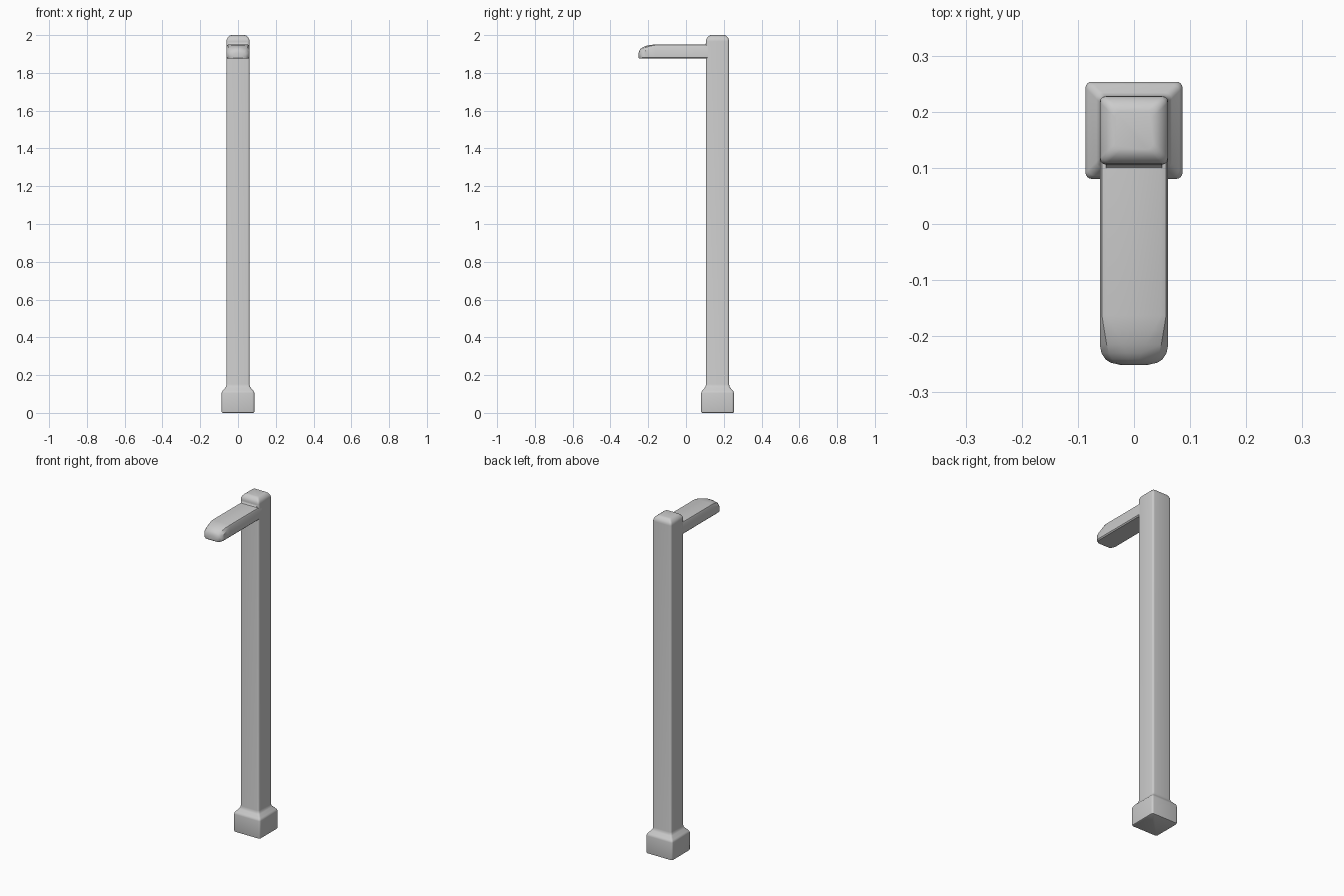
import bpy, bmesh, math

if "Cube" in bpy.data.objects:
    bpy.data.objects.remove(bpy.data.objects["Cube"])

CY = 0.167  # post centre in y


def loft(name, rings):
    """Skin a list of equal-length point rings and cap both ends."""
    bm = bmesh.new()
    loops = [[bm.verts.new(p) for p in ring] for ring in rings]
    for a, b in zip(loops, loops[1:]):
        for i in range(len(a)):
            j = (i + 1) % len(a)
            bm.faces.new((a[i], a[j], b[j], b[i]))
    bm.faces.new(loops[0][::-1])
    bm.faces.new(loops[-1])
    bmesh.ops.recalc_face_normals(bm, faces=bm.faces)
    me = bpy.data.meshes.new(name)
    bm.to_mesh(me)
    bm.free()
    ob = bpy.data.objects.new(name, me)
    bpy.context.collection.objects.link(ob)
    bpy.context.view_layer.objects.active = ob
    ob.select_set(True)
    bpy.ops.object.shade_smooth_by_angle(angle=math.radians(35))
    ob.select_set(False)
    return ob


def rounded_square(half, z, r=0.011, steps=4):
    pts = []
    for q, (sx, sy) in enumerate(((1, 1), (-1, 1), (-1, -1), (1, -1))):
        for k in range(steps + 1):
            a = math.pi / 2 * (q + k / steps)
            pts.append((sx * (half - r) + r * math.cos(a),
                        CY + sy * (half - r) + r * math.sin(a), z))
    return pts


# Post: plinth, sloped shoulder, shaft and domed cap
post_profile = [(0.082, 0), (0.0855, 0.002), (0.0865, 0.007), (0.0865, 0.105),
                (0.085, 0.112), (0.081, 0.118), (0.067, 0.134), (0.063, 0.141),
                (0.061, 0.152), (0.061, 1.967), (0.060, 1.976), (0.0565, 1.984),
                (0.050, 1.992), (0.042, 1.998), (0.034, 2.0)]
loft("post", [rounded_square(h, z) for h, z in post_profile])


def arm_section(y, w, shoulder, t, top, bottom=1.875):
    half = [(w - 0.006, bottom), (w, bottom + 0.006), (w, shoulder),
            (w - 0.3 * (w - t), shoulder + 0.7 * (top - shoulder)), (t, top)]
    mirrored = [(-x, z) for x, z in reversed(half)]
    return [(x, y, z) for x, z in half + mirrored]


# Arm: straight bar ending in a hipped, rounded nose
arm_sections = [(0.14, 0.061, 1.938, 0.048, 1.95),
                (-0.163, 0.061, 1.938, 0.048, 1.95),
                (-0.19, 0.061, 1.928, 0.034, 1.948),
                (-0.215, 0.061, 1.917, 0.020, 1.942),
                (-0.230, 0.058, 1.910, 0.013, 1.935),
                (-0.241, 0.051, 1.904, 0.010, 1.927),
                (-0.247, 0.042, 1.899, 0.009, 1.918),
                (-0.251, 0.025, 1.893, 0.008, 1.906, 1.879)]
loft("arm", [arm_section(*s) for s in arm_sections])

# Fillet where the arm meets the front of the cap
front = CY - 0.061
cove = [(front + 0.01, 1.945), (front - 0.008, 1.948), (front - 0.004, 1.951),
        (front - 0.001, 1.956), (front + 0.001, 1.964), (front + 0.01, 1.964)]
loft("arm_fillet", [[(x, y, z) for y, z in cove] for x in (-0.05, 0.05)])
